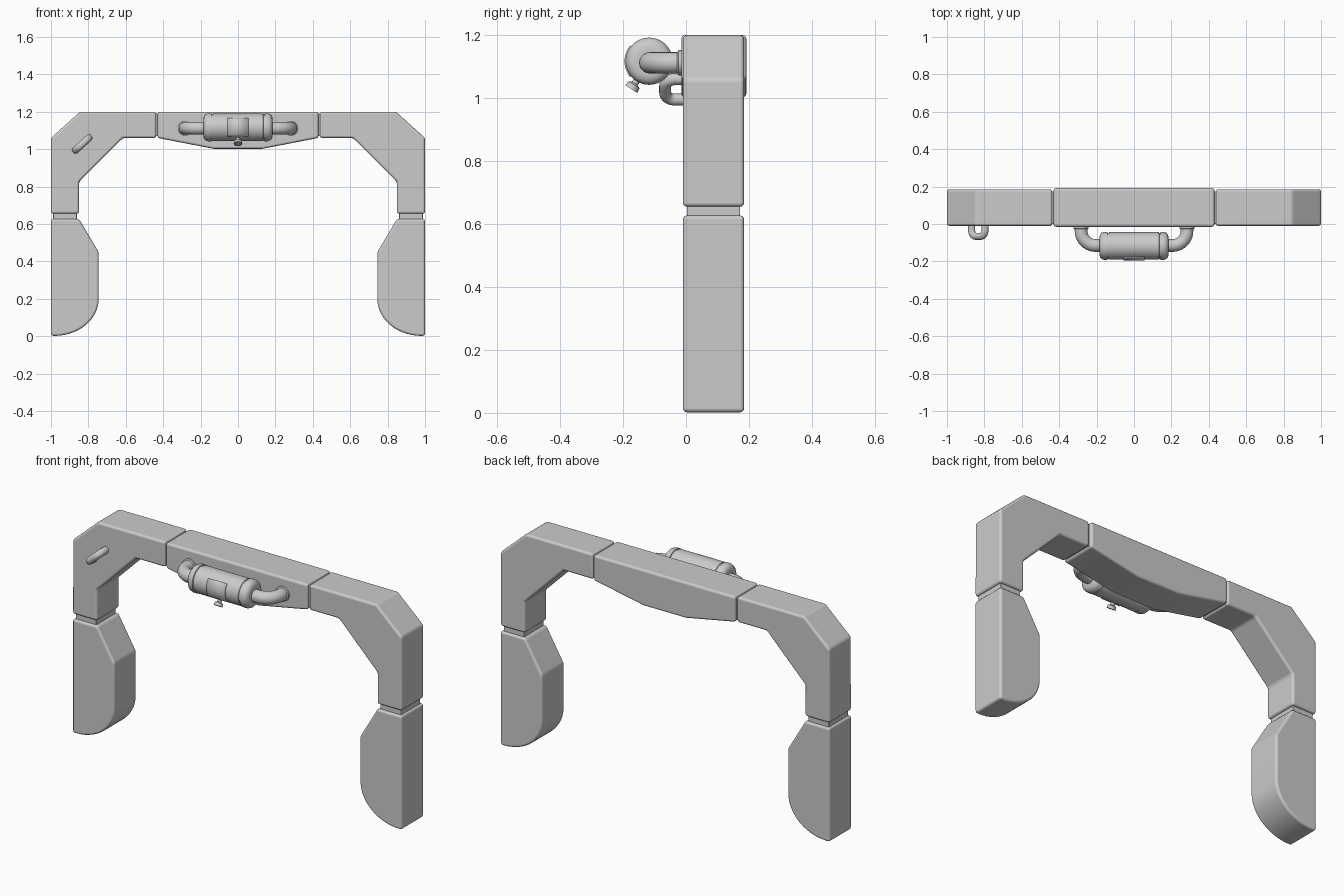
import bpy, bmesh
from math import sin, cos, pi, radians
from mathutils import Vector

if "Cube" in bpy.data.objects:
    bpy.data.objects.remove(bpy.data.objects["Cube"])


def finish(name, bm, bevel=0, mirror=False):
    bmesh.ops.recalc_face_normals(bm, faces=bm.faces)
    me = bpy.data.meshes.new(name)
    bm.to_mesh(me)
    bm.free()
    ob = bpy.data.objects.new(name, me)
    bpy.context.collection.objects.link(ob)
    bpy.context.view_layer.objects.active = ob
    ob.select_set(True)
    if bevel:
        me.polygons.foreach_set("use_smooth", [True] * len(me.polygons))
        m = ob.modifiers.new("bevel", 'BEVEL')
        m.width, m.segments, m.harden_normals = bevel, 3, True
        m.limit_method, m.angle_limit = 'ANGLE', radians(28)
    else:
        bpy.ops.object.shade_smooth_by_angle(angle=radians(35))
    if mirror:
        ob.modifiers.new("mirror", 'MIRROR')
    ob.select_set(False)
    return ob


def slab(name, pts, y0, y1, bevel, mirror=False):
    """Extrude an x-z outline along y."""
    bm = bmesh.new()
    face = bm.faces.new([bm.verts.new((x, y0, z)) for x, z in pts])
    new = bmesh.ops.extrude_face_region(bm, geom=[face])["geom"]
    bmesh.ops.translate(bm, vec=(0, y1 - y0, 0),
                        verts=[v for v in new if isinstance(v, bmesh.types.BMVert)])
    return finish(name, bm, bevel, mirror)


def lathe(name, profile, origin, axis, seg=40, mirror=False):
    """Revolve (distance along axis, radius) pairs about an axis."""
    bm = bmesh.new()
    q = Vector((0, 0, 1)).rotation_difference(Vector(axis))
    rings = []
    for d, r in profile:
        rings.append([bm.verts.new(Vector(origin) + q @ Vector(
            (r * cos(2 * pi * i / seg), r * sin(2 * pi * i / seg), d))) for i in range(seg)])
    for a, b in zip(rings, rings[1:]):
        for i in range(seg):
            j = (i + 1) % seg
            bm.faces.new((a[i], a[j], b[j], b[i]))
    bm.faces.new(rings[0])
    bm.faces.new(rings[-1])
    return finish(name, bm, mirror=mirror)


def tube(name, pts, radius, mirror=False):
    """Round tube along a path, swept in the plane of the path."""
    pts = [Vector(p) for p in pts]
    n = (pts[1] - pts[0]).cross(pts[-1] - pts[0]).normalized()
    bm = bmesh.new()
    rings, seg = [], 20
    for i, p in enumerate(pts):
        t = (pts[min(i + 1, len(pts) - 1)] - pts[max(i - 1, 0)]).normalized()
        s = n.cross(t)
        rings.append([bm.verts.new(p + radius * (n * cos(2 * pi * k / seg) + s * sin(2 * pi * k / seg)))
                      for k in range(seg)])
    for a, b in zip(rings, rings[1:]):
        for k in range(seg):
            j = (k + 1) % seg
            bm.faces.new((a[k], a[j], b[j], b[k]))
    bm.faces.new(rings[0])
    bm.faces.new(rings[-1])
    return finish(name, bm, mirror=mirror)


def arc(centre, u, v, r, n=10):
    """Quarter circle from centre + u*r to centre + v*r."""
    c, u, v = Vector(centre), Vector(u), Vector(v)
    return [c + r * (u * cos(pi / 2 * i / n) + v * sin(pi / 2 * i / n)) for i in range(n + 1)]


# Shoulder corners and their lower pads, mirrored left to right
slab("shoulder", [(-.437, 1.2), (-.845, 1.2), (-1, 1.06), (-1, .655), (-.85, .655),
                  (-.85, .825), (-.615, 1.06), (-.437, 1.06)], -.01, .185, .013, True)
curve = [(-.745 - .235 * (1 - cos(a)), .2 - .198 * sin(a))
         for a in (pi / 2 * i / 14 for i in range(15))]
slab("side_pad", [(-1, .002), (-1, .627), (-.85, .627), (-.745, .45)] + curve,
     -.01, .185, .013, True)
slab("pad_joint", [(-.988, .61), (-.988, .67), (-.862, .67), (-.862, .61)],
     .003, .172, .004, True)

# Centre block and the filler inside its seams
slab("centre_block", [(-.43, 1.2), (-.43, 1.06), (-.13, 1.002), (.13, 1.002),
                      (.43, 1.06), (.43, 1.2)], -.015, .192, .013)
slab("seam_core", [(-.46, 1.19), (-.46, 1.07), (-.40, 1.07), (-.40, 1.19)],
     0, .175, .004, True)

# Front canister with end collars
cy, cz = -.117, 1.117
half = [(.133, .073), (.135, .070), (.141, .070), (.143, .075), (.16, .075),
        (.173, .070), (.181, .061), (.185, .048), (.185, .03)]
lathe("canister", [(-d, r) for d, r in reversed(half)] + half, (0, cy, cz), (1, 0, 0))

# Raised curved panel on the canister
bm = bmesh.new()
rows = [[bm.verts.new((x, cy - .0755 * cos(a), cz + .0755 * sin(a))) for x in (-.056, .056)]
        for a in (radians(-40 + 8 * i) for i in range(11))]
for a, b in zip(rows, rows[1:]):
    bm.faces.new((a[0], a[1], b[1], b[0]))
panel = finish("canister_panel", bm)
m = panel.modifiers.new("thickness", 'SOLIDIFY')
m.thickness, m.offset = .006, 0

# Valve knob below the canister
lathe("valve_knob", [(.06, .011), (.084, .011), (.089, .021), (.105, .023), (.105, .015), (.101, .013)],
      (0, cy, cz), (0, -.54, -.84), 24)

# Elbow pipes and wall flanges
bend = arc((-.205, -.037, 1.112), (-1, 0, 0), (0, -1, 0), .078)
tube("elbow_pipe", [(-.283, .01, 1.112)] + bend + [(-.16, -.115, 1.112)], .034, True)
lathe("pipe_flange", [(0, .04), (.016, .04), (.02, .034)], (-.283, -.008, 1.112), (0, -1, 0), 32, True)

# Grab handle on one shoulder
low, high = Vector((-.868, 0, .995)), Vector((-.797, 0, 1.06))
d, out = (high - low).normalized(), Vector((0, -1, 0))
r, depth = .032, .066
path = [low + Vector((0, .01, 0))]
path += arc(low + out * (depth - r) + d * r, -d, out, r)
path += arc(high + out * (depth - r) - d * r, out, d, r)
path += [high + Vector((0, .01, 0))]
tube("grab_handle", path, .019)
